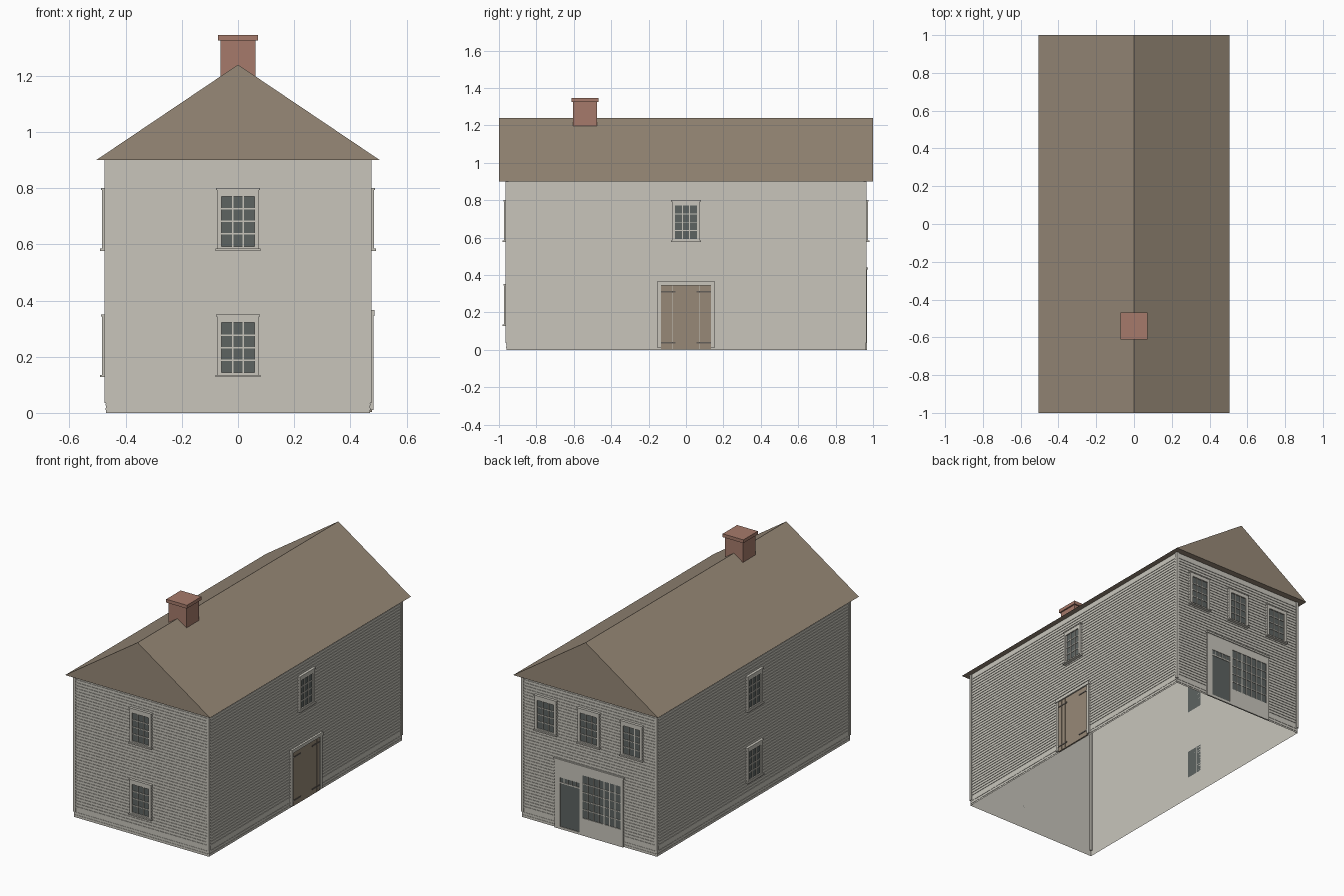
import bpy
import bmesh
from mathutils import Matrix, Vector

cube = bpy.data.objects.get("Cube")
if cube:
    bpy.data.objects.remove(cube, do_unlink=True)

HX, HY, EAVE, RIDGE = 0.47, 0.96, 0.90, 1.24


def material(name, color):
    m = bpy.data.materials.new(name)
    m.use_nodes = True
    m.diffuse_color = (*color, 1)
    bsdf = m.node_tree.nodes["Principled BSDF"]
    bsdf.inputs["Base Color"].default_value = (*color, 1)
    bsdf.inputs["Roughness"].default_value = 0.8
    return m


PALE = material("pale painted wood", (0.58, 0.56, 0.50))
BROWN = material("weathered brown", (0.31, 0.25, 0.185))
BRICK = material("brick", (0.38, 0.195, 0.145))
GLASS = material("dark glass", (0.11, 0.125, 0.12))
IRON = material("dark iron", (0.13, 0.115, 0.10))


def finish(name, bm, mat):
    mesh = bpy.data.meshes.new(name)
    bm.to_mesh(mesh)
    bm.free()
    mesh.materials.append(mat)
    obj = bpy.data.objects.new(name, mesh)
    bpy.context.scene.collection.objects.link(obj)
    return obj


def add_box(bm, lo, hi):
    lo, hi = Vector(lo), Vector(hi)
    mat = Matrix.Translation((lo + hi) / 2) @ Matrix.Diagonal((*(hi - lo), 1))
    return bmesh.ops.create_cube(bm, size=1, matrix=mat)["verts"]


def wall_boxes(name, side, mat, boxes):
    """Boxes on a wall: (u0, u1, z0, z1, d0, d1), u along it and d outward."""
    bm = bmesh.new()
    sign = -1 if side in ("front", "right_of_back") or side == "west" else 1
    for u0, u1, z0, z1, d0, d1 in boxes:
        half = HY if side in ("front", "back") else HX
        a, b = sorted((sign * (half + d0), sign * (half + d1)))
        if side in ("front", "back"):
            add_box(bm, (u0, a, z0), (u1, b, z1))
        else:
            add_box(bm, (a, u0, z0), (b, u1, z1))
    return finish(name, bm, mat)


def bars(u0, u1, z0, z1, cols, rows, d0, d1, t=0.005):
    """Glazing bars dividing an opening into panes."""
    out = []
    for i in range(1, cols):
        u = u0 + (u1 - u0) * i / cols
        out.append((u - t / 2, u + t / 2, z0, z1, d0, d1))
    for j in range(1, rows):
        z = z0 + (z1 - z0) * j / rows
        out.append((u0, u1, z - t / 2, z + t / 2, d0, d1))
    return out


def surround(u0, u1, z0, z1, iu0, iu1, iz0, iz1, d):
    """Four boards around an opening."""
    return [(u0, iu0, z0, z1, 0, d), (iu1, u1, z0, z1, 0, d),
            (iu0, iu1, iz1, z1, 0, d), (iu0, iu1, z0, iz0, 0, d)]


def window(name, side, u, z):
    inner = (u - 0.058, u + 0.058, z + 0.013, z + 0.191)
    frame = surround(u - 0.075, u + 0.075, z, z + 0.22, *inner, 0.014)
    frame += bars(*inner, 3, 4, 0, 0.010)
    frame += [(u - 0.08, u + 0.08, z - 0.003, z + 0.005, 0, 0.021),
              (u - 0.079, u + 0.079, z + 0.214, z + 0.221, 0, 0.017)]
    wall_boxes(name + "_frame", side, PALE, frame)
    wall_boxes(name + "_glass", side, GLASS, [(*inner, 0, 0.006)])


# Walls, open underneath
bm = bmesh.new()
add_box(bm, (-HX, -HY, 0), (HX, HY, EAVE))
floor = [f for f in bm.faces if f.normal.z < -0.5]
bmesh.ops.delete(bm, geom=floor, context="FACES_ONLY")
finish("house_walls", bm, PALE)

# Clapboard courses and base boards
for side in ("front", "back", "east", "west"):
    half = HX if side in ("front", "back") else HY
    boards = [(-half + 0.01, half - 0.01, z, z + 0.007, 0, 0.003)
              for z in (0.064 + 0.0186 * i for i in range(44))]
    wall_boxes(side + "_clapboards", side, PALE, boards)
    base = [(-half, half, z, z + 0.007, 0, 0.002) for z in (0.010, 0.027)]
    wall_boxes(side + "_base_boards", side, PALE, base)

# Corner boards
bm = bmesh.new()
for sx in (-1, 1):
    for sy in (-1, 1):
        xs = sorted((sx * (HX - 0.012), sx * (HX + 0.005)))
        ys = sorted((sy * (HY - 0.012), sy * (HY + 0.005)))
        add_box(bm, (xs[0], ys[0], 0.035), (xs[1], ys[1], EAVE))
finish("corner_boards", bm, PALE)

# Gabled roof
bm = bmesh.new()
ring = [bm.verts.new(p) for p in
        ((-0.505, -1, EAVE), (0.505, -1, EAVE), (0, -1, RIDGE))]
gable = bm.faces.new(ring)
end = bmesh.ops.extrude_face_region(bm, geom=[gable])["geom"]
bmesh.ops.translate(bm, vec=(0, 2, 0),
                    verts=[v for v in end if isinstance(v, bmesh.types.BMVert)])
bmesh.ops.recalc_face_normals(bm, faces=bm.faces)
finish("roof", bm, BROWN)

# Chimney with cap
bm = bmesh.new()
add_box(bm, (-0.063, -0.603, 1.195), (0.063, -0.477, 1.327))
add_box(bm, (-0.072, -0.612, 1.325), (0.072, -0.468, 1.346))
finish("chimney", bm, BRICK)

# Windows
for z, level in ((0.13, "lower"), (0.58, "upper")):
    window("front_" + level + "_window", "front", 0, z)
    window("west_" + level + "_window", "west", 0, z)
window("east_upper_window", "east", 0, 0.58)
for u, place in ((-0.3, "west"), (0, "middle"), (0.3, "east")):
    window("back_" + place + "_window", "back", u, 0.58)

# Double plank door
wall_boxes("side_door_frame", "east", PALE, [
    (-0.152, -0.134, 0.01, 0.35, 0, 0.012), (0.134, 0.152, 0.01, 0.35, 0, 0.012),
    (-0.156, 0.156, 0.345, 0.366, 0, 0.016)])
edges = (-0.134, -0.104, -0.070, 0, 0.070, 0.104, 0.134)
wall_boxes("side_door_planks", "east", BROWN, [
    (a + 0.001, b - 0.001, 0.004, 0.345, 0, 0.007) for a, b in zip(edges, edges[1:])])
wall_boxes("side_door_hinges", "east", IRON, [
    (a, b, z, z + 0.008, 0, 0.010)
    for z in (0.034, 0.307) for a, b in ((-0.134, -0.056), (0.056, 0.134))])

# Shop front: boards around a glazed door and a wide window
door = (0.065, 0.20, 0.015, 0.325)
shop = (-0.22, 0.045, 0.11, 0.38)
trim = [(-0.24, -0.22, 0, 0.44, 0, 0.009), (0.20, 0.24, 0, 0.44, 0, 0.009),
        (0.045, 0.065, 0, 0.44, 0, 0.009), (0.065, 0.20, 0.325, 0.44, 0, 0.009),
        (-0.22, 0.045, 0.38, 0.44, 0, 0.009), (-0.22, 0.045, 0, 0.11, 0, 0.009),
        (0.065, 0.20, 0, 0.015, 0, 0.009),
        (-0.245, 0.245, 0.428, 0.44, 0, 0.014),
        (0.065, 0.20, 0.288, 0.296, 0, 0.008)]
trim += bars(*shop, 7, 5, 0, 0.008)
trim += bars(0.065, 0.20, 0.296, 0.325, 5, 1, 0, 0.008)
wall_boxes("shop_front_trim", "back", PALE, trim)
wall_boxes("shop_window_glass", "back", GLASS, [(*shop, 0, 0.005)])
wall_boxes("shop_door", "back", GLASS, [(*door, 0, 0.005)])
